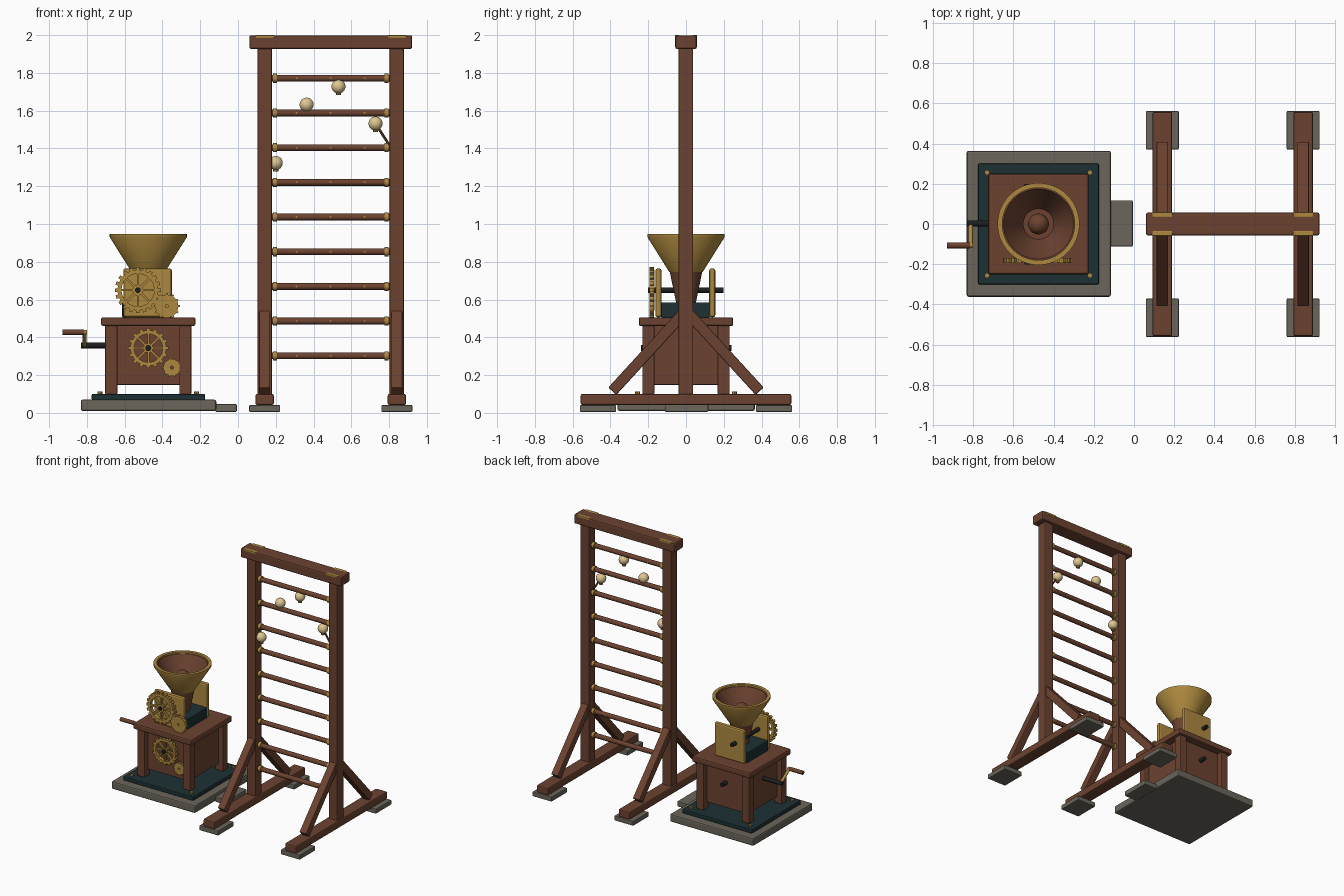
import bpy, bmesh
from math import pi, cos, sin, radians
from mathutils import Vector, Matrix

cube = bpy.data.objects.get("Cube")
if cube:
    bpy.data.objects.remove(cube, do_unlink=True)


def material(name, rgb):
    m = bpy.data.materials.new(name)
    m.use_nodes = True
    m.diffuse_color = (*rgb, 1)
    m.node_tree.nodes["Principled BSDF"].inputs["Base Color"].default_value = (*rgb, 1)
    return m


WOOD = material("brown wood", (0.15, 0.055, 0.03))
BRASS = material("brass", (0.42, 0.25, 0.05))
STONE = material("grey stone", (0.145, 0.13, 0.105))
TEAL = material("dark teal", (0.012, 0.03, 0.033))
IRON = material("black iron", (0.012, 0.013, 0.014))
CREAM = material("cream", (0.74, 0.57, 0.29))


def finish(name, bm, mat, bevel=0.0, smooth=False):
    me = bpy.data.meshes.new(name)
    bmesh.ops.recalc_face_normals(bm, faces=bm.faces)
    bm.to_mesh(me)
    bm.free()
    me.materials.append(mat)
    ob = bpy.data.objects.new(name, me)
    bpy.context.collection.objects.link(ob)
    if bevel:
        mod = ob.modifiers.new("bevel", "BEVEL")
        mod.width, mod.segments = bevel, 2
    if smooth:
        bpy.ops.object.select_all(action="DESELECT")
        ob.select_set(True)
        bpy.context.view_layer.objects.active = ob
        bpy.ops.object.shade_smooth_by_angle(angle=radians(35))
    return ob


def box(name, x, y, z, mat, bevel=0.006):
    """Box from (min, max) ranges."""
    bm = bmesh.new()
    lo, hi = Vector((x[0], y[0], z[0])), Vector((x[1], y[1], z[1]))
    size = Matrix.Diagonal((*(hi - lo), 1))
    bmesh.ops.create_cube(bm, size=1, matrix=Matrix.Translation((lo + hi) / 2) @ size)
    return finish(name, bm, mat, bevel)


def aim(a, b):
    a, b = Vector(a), Vector(b)
    rot = (b - a).to_track_quat("Z", "Y").to_matrix().to_4x4()
    return Matrix.Translation((a + b) / 2) @ rot, (b - a).length


def rod(name, a, b, r, mat, sides=16):
    m, length = aim(a, b)
    bm = bmesh.new()
    bmesh.ops.create_cone(bm, cap_ends=True, segments=sides, radius1=r, radius2=r,
                          depth=length, matrix=m)
    return finish(name, bm, mat, smooth=True)


def ball(name, c, r, mat):
    bm = bmesh.new()
    bmesh.ops.create_uvsphere(bm, u_segments=20, v_segments=12, radius=r,
                              matrix=Matrix.Translation(c))
    return finish(name, bm, mat, smooth=True)


def lathe(bm, profile, steps=40, matrix=Matrix()):
    """Closed (radius, height) profile turned about z."""
    rings = [[bm.verts.new(matrix @ Vector((r * cos(t), r * sin(t), h))) for r, h in profile]
             for t in (2 * pi * i / steps for i in range(steps))]
    n = len(profile)
    for i, ring in enumerate(rings):
        nxt = rings[(i + 1) % steps]
        for j in range(n):
            k = (j + 1) % n
            bm.faces.new((ring[j], nxt[j], nxt[k], ring[k]))


def gear(name, c, r, depth, teeth, spokes):
    """Upright gear facing -y; a solid disc when it has no spokes."""
    place = Matrix.Translation(c) @ Matrix.Rotation(pi / 2, 4, "X")
    bm = bmesh.new()
    h, rim = depth / 2, r * 0.9

    def bar(angle, mid, length, width, thick):
        m = place @ Matrix.Rotation(angle, 4, "Z") @ Matrix.Translation((mid, 0, 0))
        bmesh.ops.create_cube(bm, size=1, matrix=m @ Matrix.Diagonal((length, width, thick, 1)))

    inner = rim * 0.8 if spokes else 0.008
    lathe(bm, [(inner, -h), (rim, -h), (rim, h), (inner, h)], 32, place)
    for i in range(teeth):
        bar(2 * pi * i / teeth, r * 0.94, r * 0.14, r * 0.16, depth * 0.9)
    for i in range(spokes):
        bar(2 * pi * i / spokes, rim * 0.45, rim * 0.8, r * 0.1, depth * 0.7)
    if spokes:
        lathe(bm, [(0.008, -h), (r * 0.24, -h), (r * 0.24, h), (0.008, h)], 20, place)
    return finish(name, bm, BRASS, smooth=True)


# Ladder frame: skids, posts, braces and stone pads
for side, cx in (("right", 0.141), ("left", 0.841)):
    box(f"{side}_post", (cx - 0.038, cx + 0.038), (-0.04, 0.038), (0.09, 1.94), WOOD)
    box(f"{side}_skid", (cx - 0.049, cx + 0.049), (-0.558, 0.558), (0.042, 0.1), WOOD, 0.009)
    for end, s in (("front", -1), ("back", 1)):
        ys = sorted((s * 0.37, s * 0.562))
        box(f"{side}_{end}_pad", (cx - 0.082, cx + 0.082), ys, (0.005, 0.042), STONE)
        m, length = aim((cx, s * 0.39, 0.115), (cx, s * 0.01, 0.53))
        brace = box(f"{side}_{end}_brace", (-0.029, 0.029), (-0.029, 0.029),
                    (-length / 2, length / 2), WOOD)
        brace.matrix_world = m
        # Brass strap along each top edge of the beam
        ys = sorted((s * 0.035, s * 0.059))
        box(f"{side}_{end}_strap", (cx - 0.05, cx + 0.05), ys, (1.985, 2.0), BRASS, 0.003)
box("top_beam", (0.06, 0.922), (-0.057, 0.057), (1.926, 1.999), WOOD, 0.01)

# Rungs with brass collars and pins
for i in range(9):
    z = 0.302 + i * 0.1837
    rod(f"rung_{i}", (0.17, 0, z), (0.81, 0, z), 0.018, WOOD)
    for x in (0.196, 0.786):
        rod(f"rung_collar_{i}", (x - 0.01, 0, z), (x + 0.01, 0, z), 0.024, BRASS)
    for x in (0.31, 0.49, 0.67):
        rod(f"rung_pin_{i}", (x, -0.02, z), (x, 0.02, z), 0.005, BRASS, 8)

# Round bobs with brass necks
for i, (x, z) in enumerate(((0.2, 1.323), (0.363, 1.632), (0.532, 1.728), (0.728, 1.532))):
    ball(f"bob_{i}", (x, 0, z), 0.037, CREAM)
    rod(f"bob_neck_{i}", (x, 0, z - 0.046), (x, 0, z - 0.03), 0.015, BRASS, 10)
rod("bob_stem", (0.745, 0, 1.505), (0.806, 0, 1.41), 0.007, WOOD, 8)

# Mill base
MX = -0.475
box("stone_base", (-0.832, -0.115), (-0.362, 0.364), (0.01, 0.07), STONE, 0.01)
box("stone_step", (-0.12, -0.006), (-0.112, 0.118), (0.005, 0.046), STONE)
box("base_plate", (MX - 0.3, MX + 0.3), (-0.3, 0.3), (0.068, 0.1), TEAL)

# Mill table: legs, body and top
for sx in (-1, 1):
    for sy in (-1, 1):
        x, y = MX + sx * 0.196, sy * 0.199
        box("table_leg", (x - 0.032, x + 0.032), (y - 0.032, y + 0.032), (0.098, 0.47), WOOD)
        x, y = MX + sx * 0.256, sy * 0.256
        rod("base_bolt", (x, y, 0.095), (x, y, 0.112), 0.013, BRASS, 8)
box("table_body", (MX - 0.19, MX + 0.19), (-0.19, 0.19), (0.148, 0.465), WOOD)
box("table_top", (MX - 0.25, MX + 0.25), (-0.25, 0.25), (0.46, 0.506), WOOD, 0.01)

# Lower gears on the table front
rod("lower_axle", (MX, -0.238, 0.343), (MX, 0.24, 0.343), 0.016, IRON)
gear("lower_gear", (MX, -0.212, 0.343), 0.105, 0.025, 16, 8)
gear("lower_pinion", (-0.35, -0.212, 0.24), 0.05, 0.022, 10, 0)

# Crank on the side of the table
rod("crank_shaft", (-0.83, 0.003, 0.357), (-0.64, 0.003, 0.357), 0.015, IRON)
rod("crank_arm", (-0.812, 0.005, 0.352), (-0.812, -0.108, 0.43), 0.011, BRASS)
rod("crank_handle", (-0.93, -0.106, 0.427), (-0.815, -0.106, 0.427), 0.015, WOOD)
rod("crank_cap", (-0.82, -0.106, 0.427), (-0.8, -0.106, 0.427), 0.012, BRASS)

# Grinding head: block, side plates and upper gears
box("grinder_block", (MX - 0.138, MX + 0.125), (-0.132, 0.125), (0.504, 0.585), TEAL)
for end, y in (("front", -0.146), ("back", 0.139)):
    box(f"{end}_plate", (MX - 0.132, MX + 0.125), (y - 0.016, y + 0.016), (0.506, 0.765),
        BRASS, 0.012)
rod("upper_axle", (-0.53, -0.202, 0.65), (-0.53, 0.198, 0.65), 0.015, IRON)
gear("upper_gear", (-0.53, -0.181, 0.65), 0.12, 0.026, 20, 8)
gear("upper_pinion", (-0.377, -0.181, 0.565), 0.068, 0.024, 12, 0)

# Hopper: brass shell, wooden lining, throat and feed knob
bm = bmesh.new()
lathe(bm, [(0.088, 0.745), (0.204, 0.93), (0.204, 0.946), (0.18, 0.946), (0.18, 0.93),
           (0.08, 0.75)], 48, Matrix.Translation((MX, 0, 0)))
finish("hopper", bm, BRASS, smooth=True)
bm = bmesh.new()
lathe(bm, [(0.072, 0.75), (0.174, 0.934), (0.182, 0.934), (0.082, 0.748)], 48,
      Matrix.Translation((MX, 0, 0)))
finish("hopper_lining", bm, WOOD, smooth=True)
bm = bmesh.new()
bmesh.ops.create_cone(bm, cap_ends=True, segments=32, radius1=0.05, radius2=0.088,
                      depth=0.185, matrix=Matrix.Translation((MX, 0, 0.665)))
finish("hopper_throat", bm, WOOD, smooth=True)
rod("feed_post", (MX, 0, 0.74), (MX, 0, 0.84), 0.022, WOOD)
ball("feed_knob", (MX, 0, 0.835), 0.052, WOOD)
